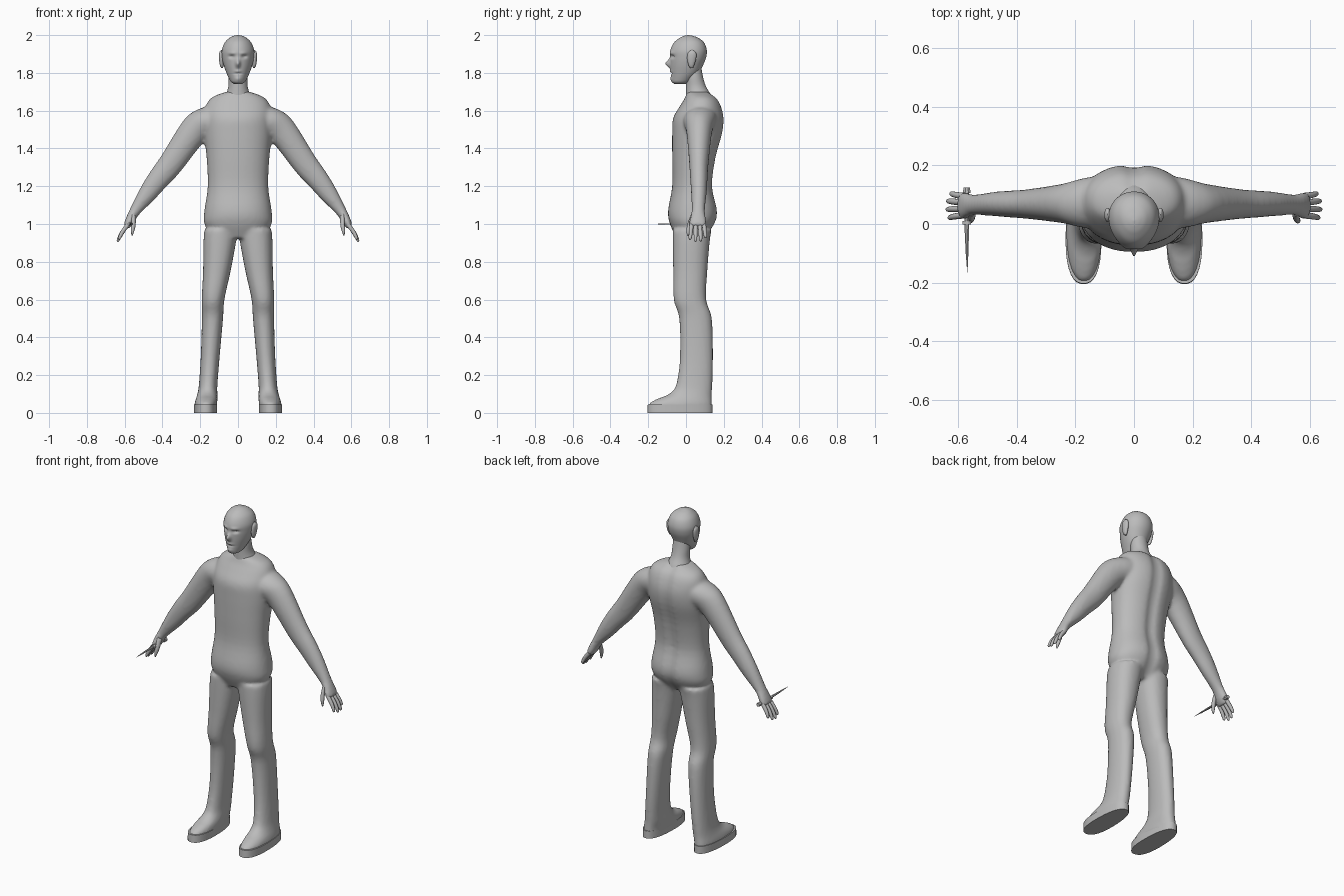
import bpy, bmesh, math
from mathutils import Vector

X, Y, Z = Vector((1, 0, 0)), Vector((0, 1, 0)), Vector((0, 0, 1))
grey = bpy.data.materials.new("plain_grey")
grey.diffuse_color = (0.5, 0.5, 0.5, 1)


def smooth_path(rows, k):
    """Catmull-Rom interpolation of section tuples."""
    out = []
    for i in range(len(rows) - 1):
        p = [rows[max(0, min(len(rows) - 1, i + d))] for d in (-1, 0, 1, 2)]
        for j in range(k):
            t = j / k
            out.append([0.5 * (2 * b + (c - a) * t + (2 * a - 5 * b + 4 * c - d) * t * t
                               + (3 * b - a - 3 * c + d) * t ** 3) for a, b, c, d in zip(*p)])
    return out + [list(rows[-1])]


def loft(bm, rows, u=X, v=Y, segs=32, k=4, taper=0.0, power=2.0):
    """Skin closed rings given as (x, y, z, radius along u, radius along v)."""
    rings = []
    for x, y, z, ra, rb in smooth_path(rows, k):
        ring = []
        for i in range(segs):
            a = 2 * math.pi * (i + 0.5) / segs
            c, s = math.cos(a), math.sin(a)
            c = math.copysign(abs(c) ** (2 / power), c)
            s = math.copysign(abs(s) ** (2 / power), s)
            ring.append(bm.verts.new(Vector((x, y, z)) + u * (ra * c * (1 + taper * s)) + v * (rb * s)))
        rings.append(ring)
    for p, q in zip(rings, rings[1:]):
        for i in range(segs):
            n = (i + 1) % segs
            bm.faces.new((p[i], p[n], q[n], q[i]))
    bm.faces.new(rings[0][::-1])
    bm.faces.new(rings[-1])
    return [w for r in rings for w in r]


def vertical(rows):
    """(x, z, half width, front y, back y) to loft sections."""
    return [(x, (f + b) / 2, z, w, (b - f) / 2) for x, z, w, f, b in rows]


def flip(rows, s):
    return [(r[0] * s,) + tuple(r[1:]) for r in rows]


def finish(bm, name, angle=50):
    bmesh.ops.recalc_face_normals(bm, faces=bm.faces)
    me = bpy.data.meshes.new(name)
    bm.to_mesh(me)
    bm.free()
    ob = bpy.data.objects.new(name, me)
    bpy.context.collection.objects.link(ob)
    me.materials.append(grey)
    bpy.ops.object.select_all(action='DESELECT')
    ob.select_set(True)
    bpy.context.view_layer.objects.active = ob
    bpy.ops.object.shade_smooth_by_angle(angle=math.radians(angle))
    return ob


# Torso, legs and arms, fused into one skin
torso = vertical([
    (0, .925, .13, -.05, .10), (0, 1.0, .178, -.085, .153), (0, 1.07, .178, -.095, .168),
    (0, 1.2, .16, -.073, .142), (0, 1.35, .166, -.073, .16), (0, 1.48, .18, -.073, .195),
    (0, 1.56, .18, -.068, .203), (0, 1.62, .172, -.035, .19), (0, 1.66, .15, -.01, .17),
    (0, 1.682, .115, .0, .145), (0, 1.70, .06, .005, .125)])
leg = vertical([
    (.09, .97, .088, -.07, .135), (.097, .9, .086, -.07, .125), (.112, .75, .073, -.068, .113),
    (.132, .6, .06, -.065, .107), (.135, .5, .056, -.036, .137), (.147, .3, .05, -.032, .143),
    (.158, .15, .049, -.052, .14), (.162, .1, .053, -.09, .137), (.166, .075, .057, -.15, .137),
    (.17, .05, .06, -.195, .138), (.17, .02, .06, -.198, .138)])
arm = [(.10, .08, 1.57, .08, .085), (.16, .072, 1.54, .09, .086), (.235, .07, 1.49, .079, .068),
       (.355, .068, 1.32, .067, .051), (.42, .068, 1.24, .059, .046), (.48, .068, 1.16, .049, .041),
       (.545, .065, 1.07, .03, .035), (.575, .063, 1.015, .025, .046), (.592, .063, .985, .018, .046)]
bm = bmesh.new()
for w in loft(bm, torso, segs=48, power=2.2):
    if w.co.y > .08:  # spine groove
        w.co.y -= .016 * math.exp(-(w.co.x / .025) ** 2)
for s in (1, -1):
    loft(bm, flip(leg, s), power=2.2)
    loft(bm, flip(arm, s), u=Vector((.74 * s, 0, .67)))
body = finish(bm, "body", 180)
remesh = body.modifiers.new("fuse", 'REMESH')
remesh.mode, remesh.voxel_size, remesh.use_smooth_shade = 'VOXEL', .01, True
soft = body.modifiers.new("soften", 'SMOOTH')
soft.factor, soft.iterations = .5, 6

# Shoe soles
for s, side in ((1, "left"), (-1, "right")):
    bm = bmesh.new()
    loft(bm, vertical([(.172 * s, 0, .061, -.205, .141), (.172 * s, .045, .061, -.203, .141)]),
         k=1, taper=-.06, power=2.4)
    finish(bm, side + "_sole")

    # Fingers and thumb
    bm = bmesh.new()
    u = Vector((.8 * s, 0, .6))
    for y0, y1, n in ((.03, .022, .88), (.052, .05, 1), (.074, .078, .97), (.095, .103, .78)):
        path = [(.58, y0, 1.0, .012, .0115), (.58 + .034 * n, (y0 + y1) / 2, 1.0 - .045 * n, .011, .0105),
                (.58 + .055 * n, y1, 1.0 - .085 * n, .008, .008),
                (.58 + .058 * n, y1, 1.0 - .094 * n, .002, .002)]
        loft(bm, flip(path, s), u=u, segs=12, k=3)
    thumb = [(.552, .042, 1.05, .015, .015), (.553, .022, 1.0, .014, .014),
             (.559, .012, .962, .010, .010), (.562, .010, .938, .003, .003)]
    loft(bm, flip(thumb, s), u=u, segs=12, k=3)
    finish(bm, side + "_fingers")

# Head, with the face pushed in and out
skull = vertical([
    (0, 1.742, .022, -.062, .0), (0, 1.752, .036, -.074, .02), (0, 1.77, .047, -.077, .04),
    (0, 1.80, .061, -.08, .07), (0, 1.84, .075, -.083, .09), (0, 1.88, .084, -.084, .106),
    (0, 1.92, .085, -.083, .11), (0, 1.96, .070, -.064, .096), (0, 1.985, .045, -.034, .066),
    (0, 1.996, .022, -.01, .036), (0, 2.0, .003, .009, .015)])
face = [(0, 1.85, .011, .02, -.027), (.03, 1.905, .02, .008, -.006), (.033, 1.886, .014, .008, .013),
        (0, 1.797, .02, .004, .008), (0, 1.808, .016, .006, -.006), (0, 1.768, .018, .012, -.006)]
bm = bmesh.new()
for w in loft(bm, skull, segs=80, k=7, taper=.1):
    if w.co.y < -.03:
        w.co.y += sum(d * math.exp(-((abs(w.co.x) - x) / sx) ** 2 - ((w.co.z - z) / sz) ** 2)
                      for x, z, sx, sz, d in face)
finish(bm, "head", 80)

# Neck
bm = bmesh.new()
loft(bm, vertical([(0, 1.65, .085, .0, .145), (0, 1.69, .063, .0, .128), (0, 1.73, .051, .0, .105),
                   (0, 1.78, .05, .0, .09), (0, 1.84, .045, .005, .08)]))
finish(bm, "neck")

# Ears
bm = bmesh.new()
for s in (1, -1):
    loft(bm, [(.084 * s, .03, 1.825, .004, .006), (.086 * s, .028, 1.84, .01, .015),
              (.088 * s, .03, 1.875, .013, .024), (.09 * s, .032, 1.905, .01, .022),
              (.088 * s, .032, 1.92, .003, .006)], segs=16)
finish(bm, "ears")

# Dagger held in the right hand: pommel, grip, guard and blade
bm = bmesh.new()
for rows in ([(-.57, .125, 1.0, .012, .010), (-.57, .105, 1.0, .014, .012)],
             [(-.57, .105, 1.0, .008, .008), (-.57, .01, 1.0, .008, .008)],
             [(-.57, .01, 1.0, .015, .010), (-.57, -.002, 1.0, .015, .010)],
             [(-.57, 0, 1.0, .009, .006), (-.569, -.10, 1.0, .005, .004), (-.568, -.165, 1.0, .0005, .0005)]):
    loft(bm, rows, u=X, v=Z, segs=8, k=1)
finish(bm, "dagger", 30)
